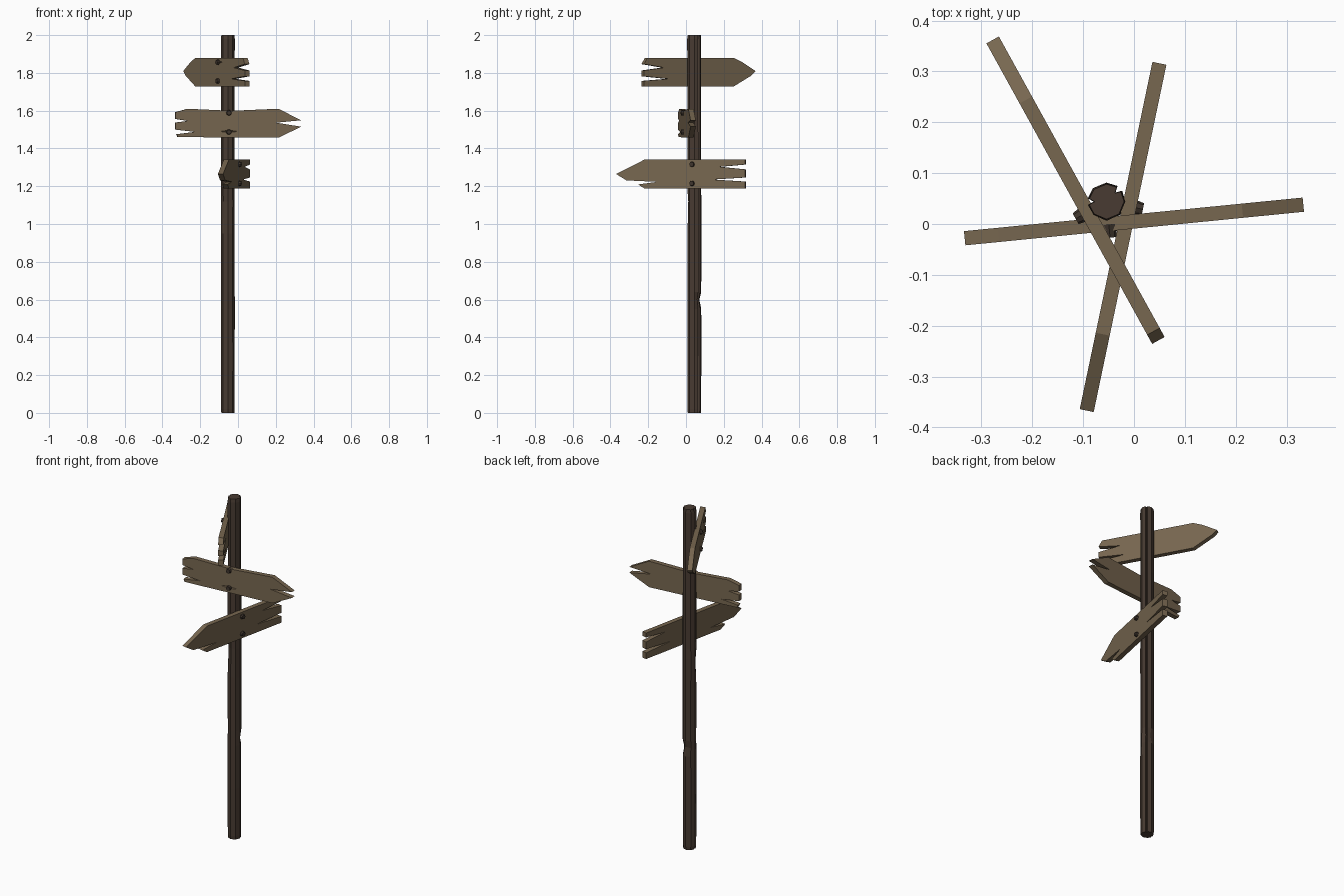
import bpy, bmesh, math, random
from mathutils import Vector, Matrix

random.seed(4)
cube = bpy.data.objects.get("Cube")
if cube:
    bpy.data.objects.remove(cube, do_unlink=True)


def material(name, rgb):
    mat = bpy.data.materials.new(name)
    mat.use_nodes = True
    mat.diffuse_color = (*rgb, 1)
    mat.node_tree.nodes["Principled BSDF"].inputs["Base Color"].default_value = (*rgb, 1)
    return mat


POST_WOOD = material("dark post wood", (0.065, 0.044, 0.032))
PLANK_WOOD = material("weathered plank wood", (0.185, 0.135, 0.08))
BOLT_IRON = material("dark bolt iron", (0.05, 0.036, 0.027))

POST = Vector((-0.054, 0.044, 0))
POST_RADIUS = 0.037
PLANK_HEIGHT = 0.153
HALF_THICK = 0.014


def finish(bm, name, mat):
    bmesh.ops.recalc_face_normals(bm, faces=bm.faces)
    mesh = bpy.data.meshes.new(name)
    bm.to_mesh(mesh)
    bm.free()
    obj = bpy.data.objects.new(name, mesh)
    mesh.materials.append(mat)
    bpy.context.collection.objects.link(obj)
    return obj


# Post: eight-sided trunk with two vertical cracks and a chipped side
def build_post():
    section = []
    for k in range(8):
        angle = k * 45
        if angle in (45, 180):
            section += [(angle - 10, 1), (angle, 0.68), (angle + 10, 1)]
        else:
            section.append((angle, 1))
    heights = [0, 0.02, 0.3, 0.55, 0.6, 0.64, 0.95, 1.12, 1.18, 1.6, 1.98, 2]
    bm = bmesh.new()
    rings = []
    for z in heights:
        ring = []
        end = z in (0, 2)
        for angle, factor in section:
            r = POST_RADIUS * factor * (0.93 if end else random.uniform(0.96, 1.02))
            if z == 0.6 and 20 < angle < 100:
                r *= 0.72
            if z == 1.12 and angle in (225, 270):
                r *= 0.85
            a = math.radians(angle)
            ring.append(bm.verts.new(POST + Vector((r * math.cos(a), r * math.sin(a), z))))
        rings.append(ring)
    n = len(section)
    for low, high in zip(rings, rings[1:]):
        for i in range(n):
            j = (i + 1) % n
            bm.faces.new((low[i], low[j], high[j], high[i]))
    bm.faces.new(rings[0])
    bm.faces.new(rings[-1])
    finish(bm, "post", POST_WOOD)


# Shallow spindle-shaped gouge cut into the outer face of a plank
def cut_gouge(plank, frame, half_length):
    bm = bmesh.new()
    bmesh.ops.create_cone(bm, segments=4, radius1=1, radius2=0, depth=1, cap_ends=True)
    size = Matrix.Diagonal((half_length, 0.018, 0.03, 1))
    flip = Matrix.Rotation(math.pi, 4, 'X')
    bmesh.ops.transform(bm, matrix=frame @ size @ flip, verts=bm.verts)
    cutter = finish(bm, "gouge_cutter", PLANK_WOOD)
    cutter.hide_render = True
    mod = plank.modifiers.new("gouge", 'BOOLEAN')
    mod.object = cutter
    mod.solver = 'EXACT'
    bpy.context.view_layer.objects.active = plank
    bpy.ops.object.modifier_apply(modifier=mod.name)
    bpy.data.objects.remove(cutter, do_unlink=True)


# Plank: splintered outline extruded to thickness, with two bolts into the post
def build_plank(name, tail, tip, bottom, outline, bolt_heights, gouge=None):
    tail, tip = Vector((*tail, 0)), Vector((*tip, 0))
    length = (tip - tail).length
    along = (tip - tail).normalized()
    foot = tail + along * (POST - tail).dot(along)
    out = (foot - POST).normalized()
    bm = bmesh.new()
    verts = [bm.verts.new(tail + along * (u * length) - out * HALF_THICK
                          + Vector((0, 0, bottom + v * PLANK_HEIGHT))) for u, v in outline]
    face = bm.faces.new(verts)
    grown = bmesh.ops.extrude_face_region(bm, geom=[face])
    moved = [g for g in grown["geom"] if isinstance(g, bmesh.types.BMVert)]
    bmesh.ops.translate(bm, vec=out * HALF_THICK * 2, verts=moved)
    plank = finish(bm, name, PLANK_WOOD)

    turn = Matrix((along, Vector((0, 0, 1)).cross(along) * 0, out)).transposed()
    turn.col[1] = out.cross(along)
    turn = turn.to_4x4()
    surface = foot + out * HALF_THICK
    if gouge:
        at = surface + Vector((0, 0, gouge[0])) + out * 0.004
        cut_gouge(plank, Matrix.Translation(at) @ turn, gouge[1])
    for label, z in zip(("upper", "lower"), bolt_heights):
        bm = bmesh.new()
        at = Matrix.Translation(surface + Vector((0, 0, z))) @ turn
        bmesh.ops.create_cone(bm, segments=8, radius1=0.017, radius2=0.012, depth=0.026,
                              cap_ends=True, matrix=at)
        finish(bm, f"{name}_{label}_bolt", BOLT_IRON)


build_post()

build_plank("top_plank", (0.048, -0.229), (-0.278, 0.362), 1.727,
            [(0, 0), (0, .2), (.22, .27), (0, .36), (0, .56), (.18, .66), (0, .78),
             (.03, 1), (.8, 1), (.88, .85), (1, .54), (.96, .38), (.8, 0)],
            (1.857, 1.757), (1.857, 0.12))

build_plank("middle_plank", (-0.333, -0.028), (0.333, 0.038), 1.457,
            [(0, .88), (.1, 1), (.45, .93), (.82, 1), (1, .6), (.8, .52), (1, .38),
             (.82, 0), (.02, .02), (.01, .12), (.16, .2), (0, .28), (0, .52),
             (.1, .58), (0, .65)],
            (1.588, 1.487), (1.49, 0.13))

build_plank("bottom_plank", (0.05, 0.316), (-0.093, -0.367), 1.188,
            [(0, 0), (0, .24), (.26, .31), (0, .38), (0, .66), (.2, .75), (0, .83),
             (0, 1), (.78, 1), (1, .5), (.92, .28), (.68, .23), (.83, .14), (.78, 0)],
            (1.316, 1.215))
